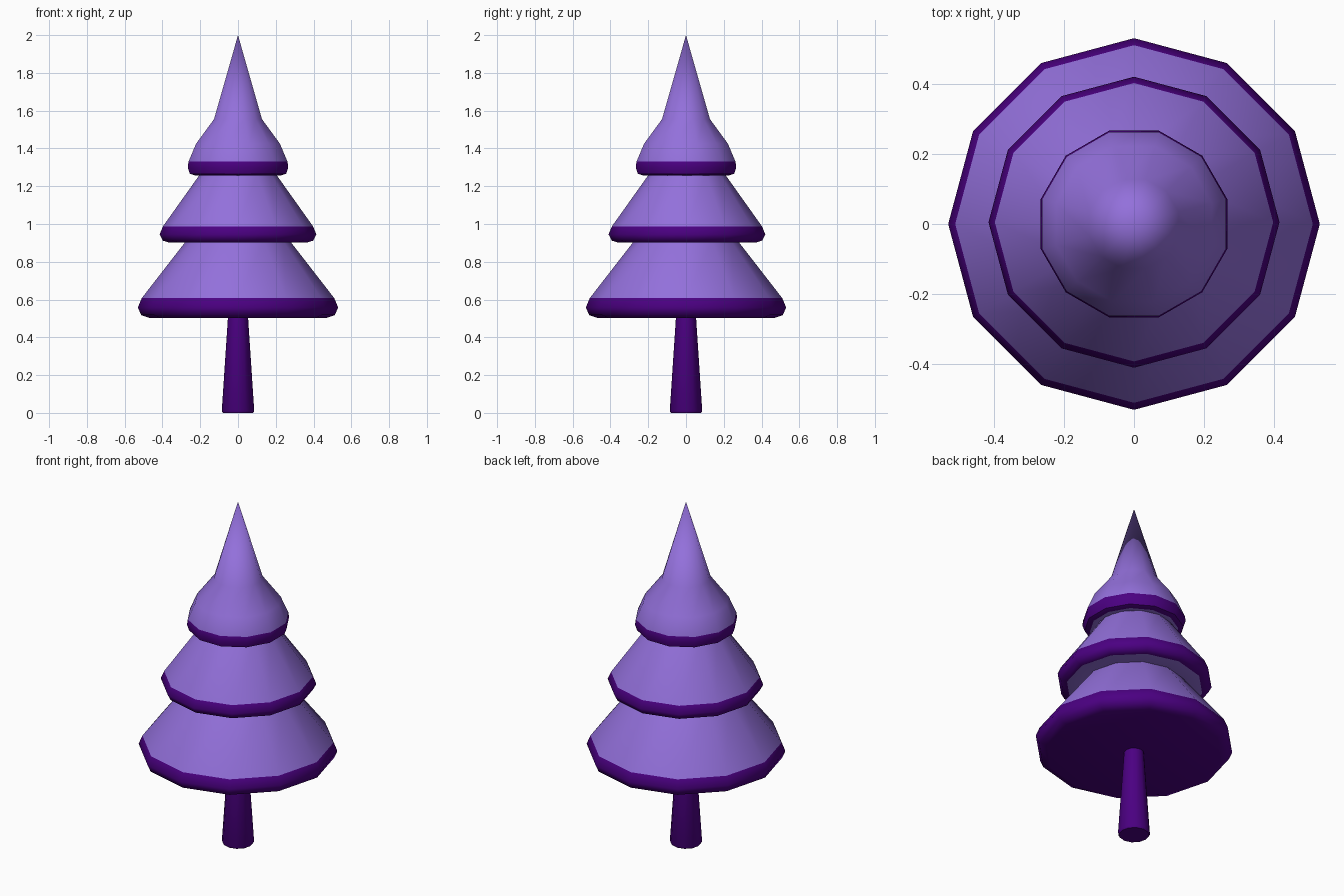
import bpy, bmesh, math

if "Cube" in bpy.data.objects:
    bpy.data.objects.remove(bpy.data.objects["Cube"])


def make_material(name, rgb):
    m = bpy.data.materials.new(name)
    m.diffuse_color = (*rgb, 1)
    m.use_nodes = True
    m.node_tree.nodes["Principled BSDF"].inputs["Base Color"].default_value = m.diffuse_color
    return m


LIGHT = make_material("light_purple", (0.292, 0.162, 0.708))
DARK = make_material("dark_indigo", (0.0704, 0.0, 0.2232))


def lathe(name, profile, sides=12, turn=0.0, y=0.0, dark_bands=()):
    """Spin (radius, z) points, bottom to top; bands listed in dark_bands are dark."""
    bm = bmesh.new()
    rings = []
    for r, z in profile:
        if r == 0:
            rings.append([bm.verts.new((0, y, z))] * sides)
        else:
            rings.append([bm.verts.new((r * math.cos(turn + math.tau * i / sides),
                                        y + r * math.sin(turn + math.tau * i / sides), z))
                          for i in range(sides)])
    for k in range(len(rings) - 1):
        a, b = rings[k], rings[k + 1]
        for i in range(sides):
            j = (i + 1) % sides
            corners = list(dict.fromkeys((a[i], a[j], b[j], b[i])))
            f = bm.faces.new(corners)
            f.material_index = 1 if k in dark_bands else 0
    bmesh.ops.recalc_face_normals(bm, faces=bm.faces)
    # open-topped skirts: make sure the outside rim faces outwards
    rim = max(bm.faces, key=lambda f: f.calc_center_median().xy.length)
    if rim.normal.xy.dot(rim.calc_center_median().xy) < 0:
        bmesh.ops.reverse_faces(bm, faces=bm.faces)
    me = bpy.data.meshes.new(name)
    bm.to_mesh(me)
    bm.free()
    me.materials.append(LIGHT)
    me.materials.append(DARK)
    ob = bpy.data.objects.new(name, me)
    bpy.context.collection.objects.link(ob)
    bpy.ops.object.select_all(action='DESELECT')
    ob.select_set(True)
    bpy.context.view_layer.objects.active = ob
    bpy.ops.object.shade_smooth_by_angle(angle=math.radians(50))
    return ob


# Tapered trunk
lathe("trunk", [(0, 0), (0.08, 0), (0.086, 0.01), (0.053, 0.51)],
      dark_bands=(0, 1, 2))

# Lower tier: dark closed underside and rim
lathe("lower_tier", [(0, 0.503), (0.47, 0.503), (0.513, 0.518), (0.53, 0.558),
                     (0.51, 0.607), (0.275, 0.91)],
      dark_bands=(0, 1, 2, 3))

# Middle tier: light underside ring, dark rim
lathe("middle_tier", [(0.27, 0.905), (0.365, 0.902), (0.398, 0.912), (0.415, 0.945),
                      (0.397, 0.988), (0.2, 1.265)],
      y=0.005, dark_bands=(1, 2, 3))

# Top tier with pointed tip, turned half a side
k = 1 / math.cos(math.radians(15))
top = [(0.195, 1.26), (0.228, 1.257), (0.255, 1.266), (0.266, 1.30), (0.262, 1.33),
       (0.222, 1.425), (0.127, 1.555), (0, 2.0)]
lathe("top_tier", [(r * k, z) for r, z in top],
      turn=math.radians(15), dark_bands=(1, 2, 3))
